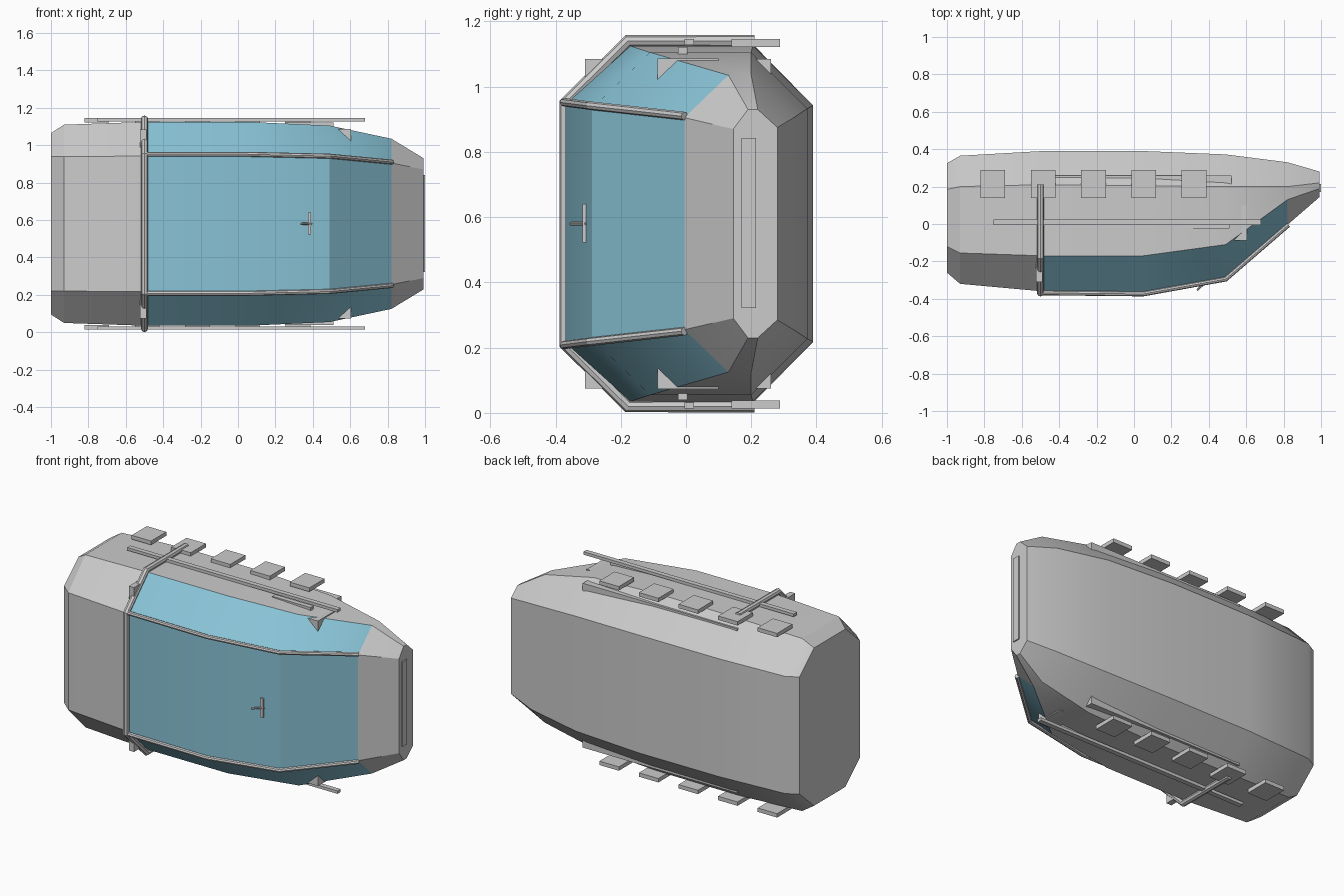
import bpy, bmesh
from mathutils import Vector

if "Cube" in bpy.data.objects:
    bpy.data.objects.remove(bpy.data.objects["Cube"])

MID = 0.58  # height of the mirror plane

glass = bpy.data.materials.new("glass_blue")
glass.diffuse_color = (0.25, 0.55, 0.68, 1)
glass.use_nodes = True
glass.node_tree.nodes["Principled BSDF"].inputs["Base Color"].default_value = glass.diffuse_color


def finish(bm, name, smooth=False):
    bmesh.ops.recalc_face_normals(bm, faces=bm.faces)
    me = bpy.data.meshes.new(name)
    bm.to_mesh(me)
    bm.free()
    ob = bpy.data.objects.new(name, me)
    bpy.context.collection.objects.link(ob)
    if smooth:
        bpy.ops.object.select_all(action='DESELECT')
        ob.select_set(True)
        bpy.context.view_layer.objects.active = ob
        bpy.ops.object.shade_smooth_by_angle(angle=0.5)
    return ob


def box(name, x, y, z):
    bm = bmesh.new()
    bmesh.ops.create_cube(bm, size=1)
    for v in bm.verts:
        v.co = [(r[0] + r[1]) / 2 + c * (r[1] - r[0]) for c, r in zip(v.co, (x, y, z))]
    return finish(bm, name)


def box_pair(name, x, y, z):
    box(name + "_upper", x, y, z)
    box(name + "_lower", x, y, (2 * MID - z[1], 2 * MID - z[0]))


def tube(name, points, r, sides=8):
    cu = bpy.data.curves.new(name, 'CURVE')
    cu.dimensions = '3D'
    cu.bevel_depth = r
    cu.bevel_resolution = (sides - 4) // 2
    cu.use_fill_caps = True
    sp = cu.splines.new('POLY')
    sp.points.add(len(points) - 1)
    for p, co in zip(sp.points, points):
        p.co = (*co, 1)
    sp.use_smooth = False
    ob = bpy.data.objects.new(name, cu)
    bpy.context.collection.objects.link(ob)
    return ob


# Hull: octagonal sections lofted along x
# x, front y, front half height, top front y, top half height, top rear y, back y, back half height
stations = [
    (-1.00, -0.26, 0.36, -0.12, 0.485, 0.185, 0.325, 0.36),
    (-0.93, -0.32, 0.36, -0.155, 0.53, 0.20, 0.365, 0.36),
    (-0.49, -0.36, 0.362, -0.17, 0.545, 0.21, 0.39, 0.362),
    (0.05, -0.37, 0.365, -0.17, 0.545, 0.205, 0.39, 0.362),
    (0.49, -0.288, 0.353, -0.11, 0.525, 0.20, 0.372, 0.353),
    (0.82, -0.005, 0.325, 0.13, 0.455, 0.20, 0.33, 0.325),
    (0.993, 0.145, 0.29, 0.19, 0.35, 0.22, 0.28, 0.295),
]
bm = bmesh.new()
rings = []
for x, yf, a, y1, h, y2, yb, c in stations:
    half = [(yf, a), (y1, h), (y2, h), (yb, c)]
    ring = half + [(y, -z) for y, z in reversed(half)]
    rings.append([bm.verts.new((x, y, MID + z)) for y, z in ring])
for i in range(len(rings) - 1):
    for j in range(8):
        k = (j + 1) % 8
        f = bm.faces.new((rings[i][j], rings[i][k], rings[i + 1][k], rings[i + 1][j]))
        if 2 <= i <= 4 and j in (0, 6, 7):
            f.material_index = 1   # canopy panes
bm.faces.new(rings[0])
bm.faces.new(rings[-1])
hull = finish(bm, "hull", True)
hull.data.materials.append(None)
hull.data.materials.append(glass)

# Hoop around the rear edge of the canopy
hoop_half = [(0.21, 0.56), (-0.178, 0.56), (-0.37, 0.37)]
hoop = [(-0.5, y, MID + z) for y, z in hoop_half]
hoop += [(-0.5, y, MID - z) for y, z in reversed(hoop_half)]
tube("canopy_hoop", hoop, 0.019)

# Bars along the canopy edges
for s, side in ((1, "upper"), (-1, "lower")):
    tube("canopy_bar_" + side,
         [(x, y, MID + s * z) for x, y, z in ((-0.5, -0.368, 0.372), (0.05, -0.374, 0.372),
                                              (0.49, -0.295, 0.362), (0.825, -0.005, 0.33))], 0.013)

# Square pads on the sides
for i in range(5):
    cx = -0.755 + i * 0.269
    box_pair(f"side_pad_{i + 1}", (cx - 0.066, cx + 0.066), (0.14, 0.288), (1.122, 1.146))

# Rails, strips and interior frames that poke through the hull
box_pair("side_rail", (-0.75, 0.68), (-0.005, 0.025), (1.128, 1.146))
box_pair("short_strip", (0.25, 0.51), (-0.025, 0.005), (1.10, 1.121))
box("floor_block", (-0.53, 0.52), (0.16, 0.26), (2 * MID - 1.085, 1.085))
box("bulkhead", (-0.525, -0.49), (-0.31, 0.26), (2 * MID - 1.085, 1.085))
box("console_block", (0.50, 0.605), (-0.087, 0.10), (2 * MID - 1.087, 1.087))

# Nose strip
box("nose_strip", (0.98, 1.0), (0.17, 0.215), (0.322, 0.842))

# Canopy handle
box("handle_grip", (0.373, 0.391), (-0.318, -0.30), (0.523, 0.64))
tube("handle_stem", [(0.337, -0.353, MID), (0.395, -0.30, MID)], 0.006)
